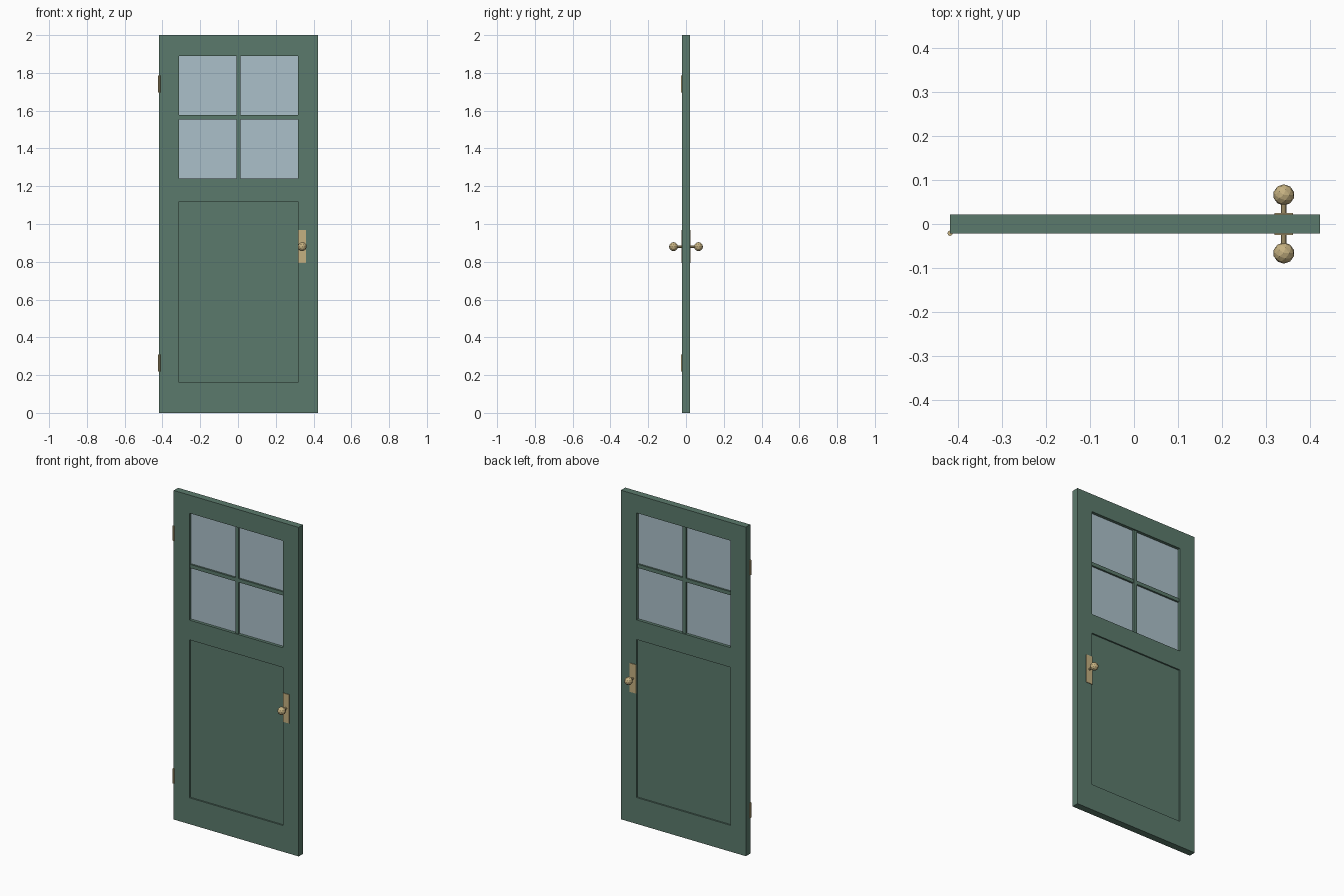
import bpy, bmesh, math

if "Cube" in bpy.data.objects:
    bpy.data.objects.remove(bpy.data.objects["Cube"])


def material(name, rgb):
    m = bpy.data.materials.new(name)
    m.diffuse_color = (*rgb, 1)
    m.use_nodes = True
    m.node_tree.nodes["Principled BSDF"].inputs["Base Color"].default_value = m.diffuse_color
    return m


GREEN = material("door_green", (0.105, 0.195, 0.150))
GLASS = material("pane_glass", (0.41, 0.53, 0.59))
BRASS = material("brass", (0.56, 0.44, 0.22))

CX = 0.0025            # door centre in x (hinges stick out on the left)
W, H, T = 0.42, 2.0, 0.021   # half width, height, half thickness
OPEN = 0.315           # half width of both openings
WIN = (1.24, 1.89)     # window z range
PANEL = (0.16, 1.12)   # lower panel z range


def finish(name, bm, mat):
    bmesh.ops.recalc_face_normals(bm, faces=bm.faces[:])
    me = bpy.data.meshes.new(name)
    bm.to_mesh(me)
    bm.free()
    me.materials.append(mat)
    ob = bpy.data.objects.new(name, me)
    bpy.context.collection.objects.link(ob)
    return ob


def box(name, mat, x, y, z):
    bm = bmesh.new()
    bmesh.ops.create_cube(bm, size=1)
    for v in bm.verts:
        v.co = [(a + b) / 2 + c * (b - a) for (a, b), c in zip((x, y, z), v.co)]
    return finish(name, bm, mat)


def cylinder(name, mat, r, depth, loc, along_y=False, sides=10):
    bm = bmesh.new()
    bmesh.ops.create_cone(bm, cap_ends=True, segments=sides,
                          radius1=r, radius2=r, depth=depth)
    ob = finish(name, bm, mat)
    ob.location = loc
    if along_y:
        ob.rotation_euler.x = math.pi / 2
    return ob


# Door frame: grid of cells with the window and panel cells left out
xs = [CX - W, CX - OPEN, CX + OPEN, CX + W]
zs = [0, *PANEL, *WIN, H]
bm = bmesh.new()
grid = [[bm.verts.new((x, -T, z)) for z in zs] for x in xs]
for i in range(3):
    for k in range(5):
        if i == 1 and k in (1, 3):
            continue
        bm.faces.new((grid[i][k], grid[i + 1][k], grid[i + 1][k + 1], grid[i][k + 1]))
ext = bmesh.ops.extrude_face_region(bm, geom=bm.faces[:], use_keep_orig=True)
for g in ext["geom"]:
    if isinstance(g, bmesh.types.BMVert):
        g.co.y = T
finish("door_frame", bm, GREEN)

# Recessed lower panel and window pane
span = (CX - OPEN, CX + OPEN)
box("lower_panel", GREEN, span, (-0.012, 0.012), PANEL)
box("window_glass", GLASS, span, (-0.003, 0.003), WIN)

# Glazing bars
zm = sum(WIN) / 2
box("vertical_bar", GREEN, (CX - 0.011, CX + 0.011), (-0.014, 0.014), WIN)
box("horizontal_bar", GREEN, span, (-0.0138, 0.0138), (zm - 0.011, zm + 0.011))

# Knob set on both faces
KX, KZ = 0.34, 0.88
for side, s in (("front", -1), ("back", 1)):
    box(side + "_knob_plate", BRASS, (KX - 0.021, KX + 0.021),
        tuple(sorted((s * 0.020, s * 0.025))), (KZ - 0.0875, KZ + 0.0875))
    cylinder(side + "_knob_shank", BRASS, 0.0065, 0.03, (KX, s * 0.037, KZ), True)
    bm = bmesh.new()
    bmesh.ops.create_icosphere(bm, subdivisions=2, radius=0.024)
    finish(side + "_knob", bm, BRASS).location = (KX, s * 0.066, KZ)

# Hinge barrels on the front left edge
for name, z in (("lower_hinge", 0.265), ("upper_hinge", 1.74)):
    cylinder(name, BRASS, 0.006, 0.09, (CX - W, -T, z), sides=8)
